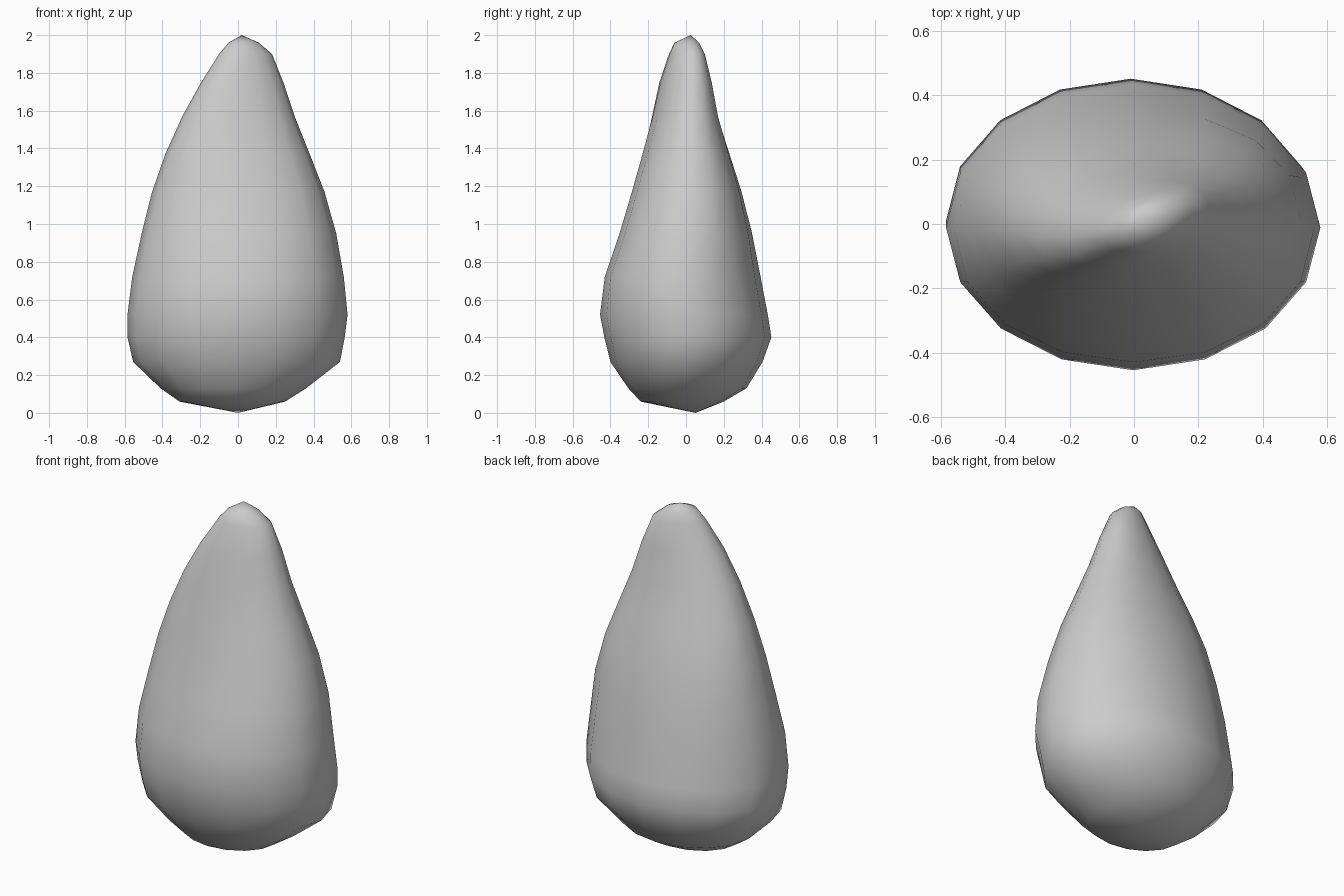
import bpy, bmesh
from math import sin, cos, pi, sqrt, copysign

if "Cube" in bpy.data.objects:
    bpy.data.objects.remove(bpy.data.objects["Cube"])

SIDES = 16

# Cross-sections: z, x min, x max, y min, y max, diagonal lean, roundness power
RINGS = [
    (0.06, -0.31, 0.25, -0.24, 0.20, 0.0, 1.0),
    (0.13, -0.41, 0.36, -0.305, 0.32, 0.0, 1.0),
    (0.27, -0.555, 0.54, -0.40, 0.405, 0.0, 1.0),
    (0.40, -0.585, 0.565, -0.432, 0.452, 0.0, 1.0),
    (0.52, -0.585, 0.58, -0.455, 0.433, 0.0, 1.0),
    (0.72, -0.56, 0.56, -0.43, 0.395, 0.0, 0.97),
    (0.95, -0.51, 0.52, -0.352, 0.35, 0.02, 0.93),
    (1.17, -0.455, 0.458, -0.287, 0.295, 0.04, 0.91),
    (1.37, -0.385, 0.38, -0.232, 0.232, 0.07, 0.91),
    (1.57, -0.295, 0.30, -0.18, 0.17, 0.12, 0.91),
    (1.75, -0.195, 0.24, -0.14, 0.135, 0.18, 0.93),
    (1.90, -0.10, 0.18, -0.09, 0.10, 0.23, 1.0),
    (1.96, -0.05, 0.11, -0.062, 0.07, 0.2, 1.0),
]

bm = bmesh.new()


def power(v, p):
    return 0.0 if abs(v) < 1e-6 else copysign(abs(v) ** p, v)


def ring(z, x0, x1, y0, y1, lean, p):
    cx, cy = (x0 + x1) / 2, (y0 + y1) / 2
    rx, ry = (x1 - x0) / 2, (y1 - y0) / 2
    # the lean shears y along x while keeping the overall depth
    ry = sqrt(max(ry * ry - (lean * rx) ** 2, 1e-6))
    verts = []
    for i in range(SIDES):
        a = 2 * pi * i / SIDES
        dx = rx * power(cos(a), p)
        dy = ry * power(sin(a), p) + lean * dx
        verts.append(bm.verts.new((cx + dx, cy + dy, z)))
    return verts


# Teardrop skin
rings = [ring(*r) for r in RINGS]
for lo, hi in zip(rings, rings[1:]):
    for i in range(SIDES):
        j = (i + 1) % SIDES
        bm.faces.new((lo[i], lo[j], hi[j], hi[i]))

# Rounded base and tip
base = bm.verts.new((0.0, 0.05, 0.0))
tip = bm.verts.new((0.02, 0.025, 2.0))
for i in range(SIDES):
    j = (i + 1) % SIDES
    bm.faces.new((base, rings[0][j], rings[0][i]))
    bm.faces.new((tip, rings[-1][i], rings[-1][j]))

bmesh.ops.recalc_face_normals(bm, faces=bm.faces)
for f in bm.faces:
    f.smooth = True

mesh = bpy.data.meshes.new("teardrop_body")
bm.to_mesh(mesh)
bm.free()
bpy.context.collection.objects.link(bpy.data.objects.new("teardrop_body", mesh))
